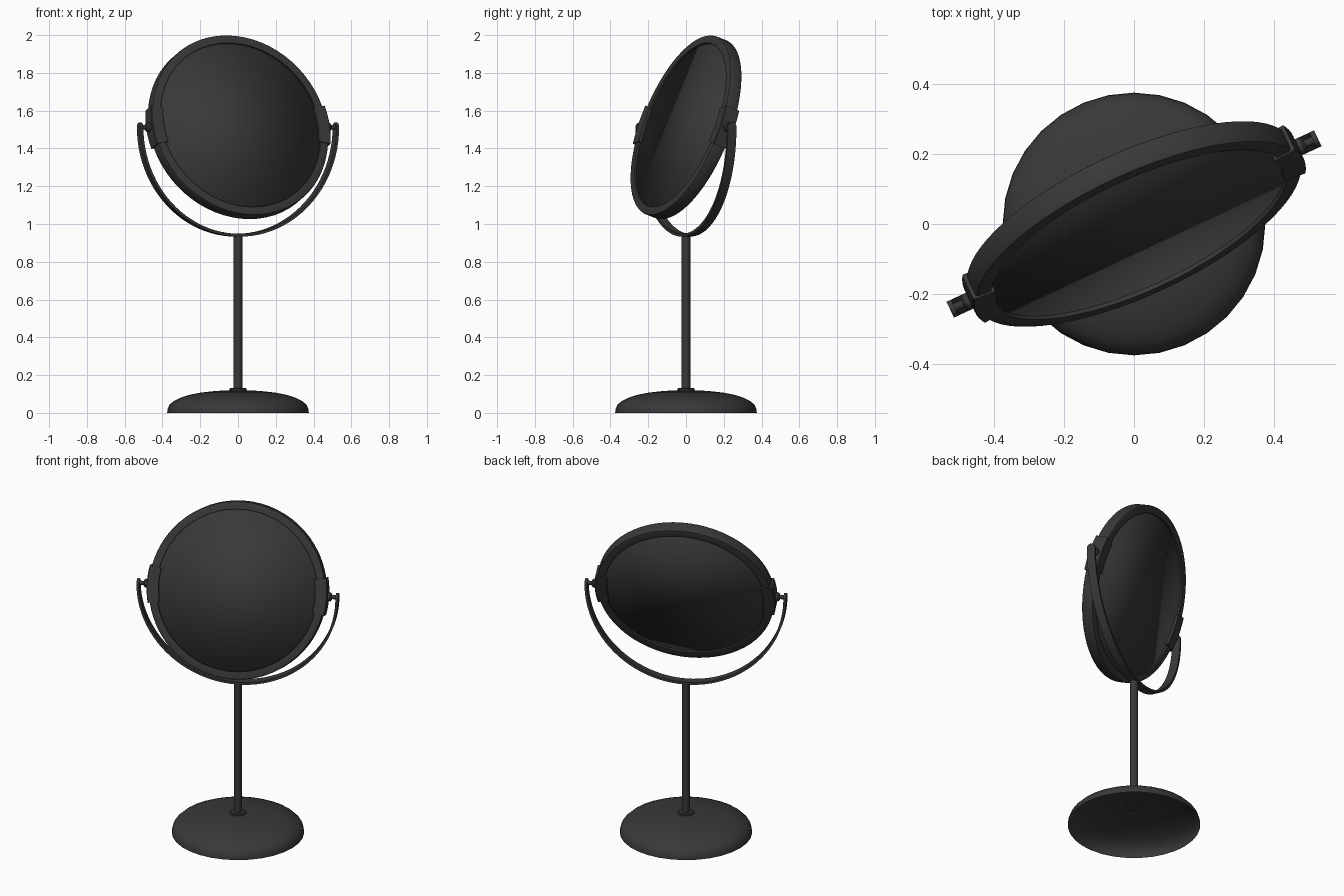
import bpy, bmesh
from math import sin, cos, pi, radians, sqrt
from mathutils import Matrix

if "Cube" in bpy.data.objects:
    bpy.data.objects.remove(bpy.data.objects["Cube"])

PIVOT_Z = 1.512
YAW = Matrix.Translation((0, 0, PIVOT_Z)) @ Matrix.Rotation(radians(25), 4, 'Z')
TILT = YAW @ Matrix.Rotation(radians(-20), 4, 'X')
FACE = TILT @ Matrix.Rotation(radians(90), 4, 'X')      # lathe axis -> mirror normal
SIDE = YAW @ Matrix.Rotation(radians(90), 4, 'Y')       # lathe axis -> pivot axis

# dark metal finish
DARK = bpy.data.materials.new("dark_metal")
DARK.diffuse_color = (0.04, 0.04, 0.04, 1)
DARK.use_nodes = True
DARK.node_tree.nodes["Principled BSDF"].inputs["Base Color"].default_value = DARK.diffuse_color


def loft(name, rows, ring, loop, caps, matrix=Matrix(), angle=35):
    """Skin rows of points; ring closes the rows, loop joins last row to first."""
    bm = bmesh.new()
    vs = [[bm.verts.new(p) for p in row] for row in rows]
    n, m = len(vs), len(vs[0])
    for i in range(n if loop else n - 1):
        a, b = vs[i], vs[(i + 1) % n]
        for j in range(m if ring else m - 1):
            k = (j + 1) % m
            bm.faces.new((a[j], a[k], b[k], b[j]))
    if caps:
        bm.faces.new(vs[0])
        bm.faces.new(vs[-1])
    bmesh.ops.recalc_face_normals(bm, faces=bm.faces)
    me = bpy.data.meshes.new(name)
    bm.to_mesh(me)
    bm.free()
    me.materials.append(DARK)
    ob = bpy.data.objects.new(name, me)
    bpy.context.collection.objects.link(ob)
    ob.matrix_world = matrix
    bpy.ops.object.select_all(action='DESELECT')
    bpy.context.view_layer.objects.active = ob
    ob.select_set(True)
    bpy.ops.object.shade_smooth_by_angle(angle=radians(angle))
    return ob


def lathe(name, profile, n, matrix=Matrix(), caps=True, angle=35):
    """Full turn of an (r, h) profile around z."""
    rows = [[(r * cos(2 * pi * i / n), r * sin(2 * pi * i / n), h) for i in range(n)]
            for r, h in profile]
    return loft(name, rows, True, False, caps, matrix, angle)


def arc(name, profile, n, a0, a1, matrix, full=False):
    """Closed (r, h) section swept along an arc."""
    steps = n if full else n + 1
    rows = []
    for i in range(steps):
        a = a0 + (a1 - a0) * i / n
        rows.append([(r * cos(a), r * sin(a), h) for r, h in profile])
    return loft(name, rows, True, full, not full, matrix)


# hollow domed base
lathe("base", [(0.375, 0), (0.373, 0.02), (0.364, 0.041), (0.343, 0.061), (0.308, 0.079),
               (0.26, 0.095), (0.2, 0.107), (0.12, 0.116), (0.044, 0.12)], 32, caps=False)
# collar and pole
lathe("collar", [(0.045, 0.115), (0.045, 0.128), (0.04, 0.132), (0.02, 0.132)], 16)
lathe("pole", [(0.023, 0.12), (0.023, 0.942)], 12)

# yoke: flat strip bent to a half circle with rounded upright ends
RO, TH, HW = 0.579, 0.015, 0.025
path = [(cos(a), sin(a), 0, HW) for a in [pi + pi * i / 48 for i in range(49)]]
tip = [(h, sqrt(HW * HW - h * h)) for h in [HW * sin(radians(d)) for d in (20, 40, 60, 75, 87)]]
path = ([(-1, 0, h, w) for h, w in reversed(tip)] + path + [(1, 0, h, w) for h, w in tip])
rows = []
for c, s, h, w in path:
    ri = RO - TH
    rows.append([(RO * c, -w, RO * s + h), (RO * c, w, RO * s + h),
                 (ri * c, w, ri * s + h), (ri * c, -w, ri * s + h)])
loft("yoke", rows, True, False, True, YAW)

# round frame with softened outer edges, holding a recessed mirror plate on both sides
W, R, B = 0.0365, 0.507, 0.008
arc("mirror_frame", [(0.462, -W), (R - B, -W), (R - 0.3 * B, -W + 0.3 * B), (R, -W + B),
                     (R, W - B), (R - 0.3 * B, W - 0.3 * B), (R - B, W), (0.462, W)],
    64, 0, 2 * pi, FACE, full=True)
lathe("mirror_glass", [(0.463, 0.012 - W), (0.463, W - 0.012)], 64, FACE, angle=120)

# clips on the rim, with pivot knobs and pins on both sides
CW, half = 0.0415, radians(12)
for side, mid, s in (("right", 0, 1), ("left", pi, -1)):
    arc("clip_" + side, [(0.45, -CW), (0.515, -CW), (0.518, -CW + 0.003), (0.518, CW - 0.003),
                         (0.515, CW), (0.45, CW)], 8, mid - half, mid + half, FACE)
    lathe("knob_" + side, [(0.018, s * 0.512), (0.025, s * 0.518), (0.025, s * 0.532),
                           (0.018, s * 0.539)], 16, SIDE)
    lathe("pin_" + side, [(0.012, s * 0.535), (0.012, s * 0.568)], 12, SIDE)
